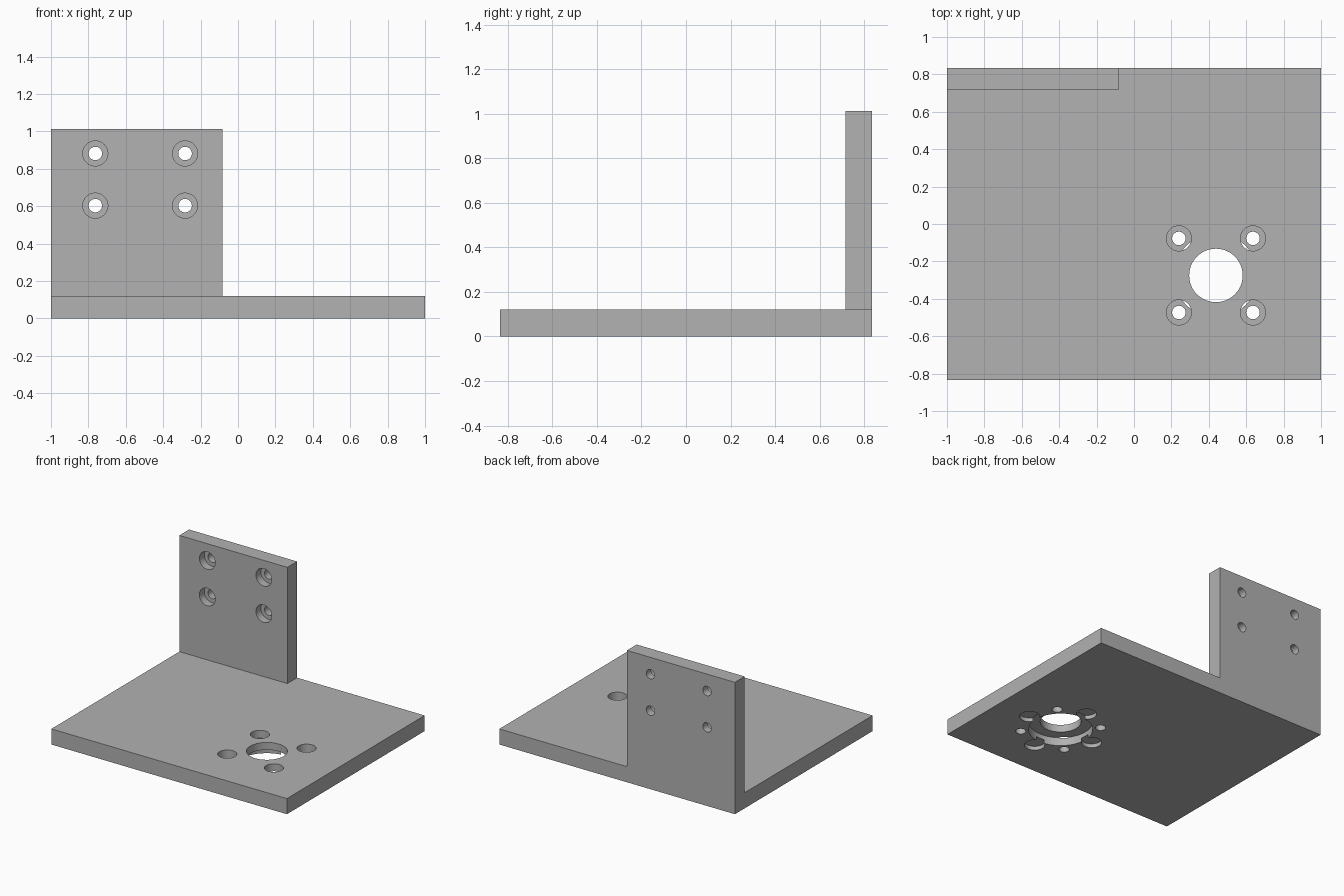
import bpy
from math import pi

cube = bpy.data.objects.get("Cube")
if cube:
    bpy.data.objects.remove(cube, do_unlink=True)

grey = bpy.data.materials.new("plain grey")
grey.use_nodes = True
COLOUR = (0.445, 0.445, 0.445, 1)
grey.diffuse_color = COLOUR
grey.node_tree.nodes["Principled BSDF"].inputs["Base Color"].default_value = COLOUR


def box(name, low, high):
    centre = [(a + b) / 2 for a, b in zip(low, high)]
    bpy.ops.mesh.primitive_cube_add(size=1, location=centre)
    ob = bpy.context.object
    ob.name = name
    ob.scale = [b - a for a, b in zip(low, high)]
    bpy.ops.object.transform_apply(location=True, rotation=True, scale=True)
    ob.data.materials.append(grey)
    return ob


def drill(target, radius, centre, start, end, axis="Z"):
    """Cut a round hole along the axis between start and end."""
    mid = (start + end) / 2
    if axis == "Z":
        location, turn = (centre[0], centre[1], mid), (0, 0, 0)
    else:
        location, turn = (centre[0], mid, centre[1]), (pi / 2, 0, 0)
    bpy.ops.mesh.primitive_cylinder_add(vertices=48, radius=radius, depth=end - start,
                                        location=location, rotation=turn)
    cutter = bpy.context.object
    cutter.name = "hole_cutter"
    cutter.hide_render = True
    cutter.data.materials.append(grey)
    bpy.context.view_layer.objects.active = target
    mod = target.modifiers.new("hole", "BOOLEAN")
    mod.operation = "DIFFERENCE"
    mod.solver = "EXACT"
    mod.object = cutter
    bpy.ops.object.modifier_apply(modifier=mod.name)
    bpy.data.objects.remove(cutter, do_unlink=True)


def finish(ob):
    bpy.ops.object.select_all(action="DESELECT")
    ob.select_set(True)
    bpy.context.view_layer.objects.active = ob
    bpy.ops.object.shade_smooth_by_angle(angle=pi / 6)


THICK = 0.12      # thickness of both plates
OVER = 0.05       # how far cutters stick out
BOLT, HEAD = 0.036, 0.067

# Base plate with the stepped centre opening
base = box("base_plate", (-1, -0.835, 0), (1, 0.835, THICK))
cx, cy = 0.438, -0.275
drill(base, 0.143, (cx, cy), -OVER, THICK + OVER)
drill(base, 0.224, (cx, cy), -OVER, 0.063)

# Four bolt holes, counterbored from above
for sx in (-1, 1):
    for sy in (-1, 1):
        spot = (cx + sx * 0.198, cy + sy * 0.198)
        drill(base, BOLT, spot, -OVER, THICK + OVER)
        drill(base, HEAD, spot, 0.06, THICK + OVER)

# Four shallow round pockets underneath
for dx, dy in ((1, 0), (-1, 0), (0, 1), (0, -1)):
    drill(base, 0.071, (cx + dx * 0.282, cy + dy * 0.282), -OVER, 0.03)
finish(base)

# Upright plate with four holes counterbored from the front
FRONT, BACK = 0.717, 0.835
upright = box("upright_plate", (-1, FRONT, THICK), (-0.083, BACK, 1.012))
for x in (-0.763, -0.283):
    for z in (0.603, 0.882):
        drill(upright, BOLT, (x, z), FRONT - OVER, BACK + OVER, "Y")
        drill(upright, HEAD, (x, z), FRONT - OVER, FRONT + 0.06, "Y")
finish(upright)
